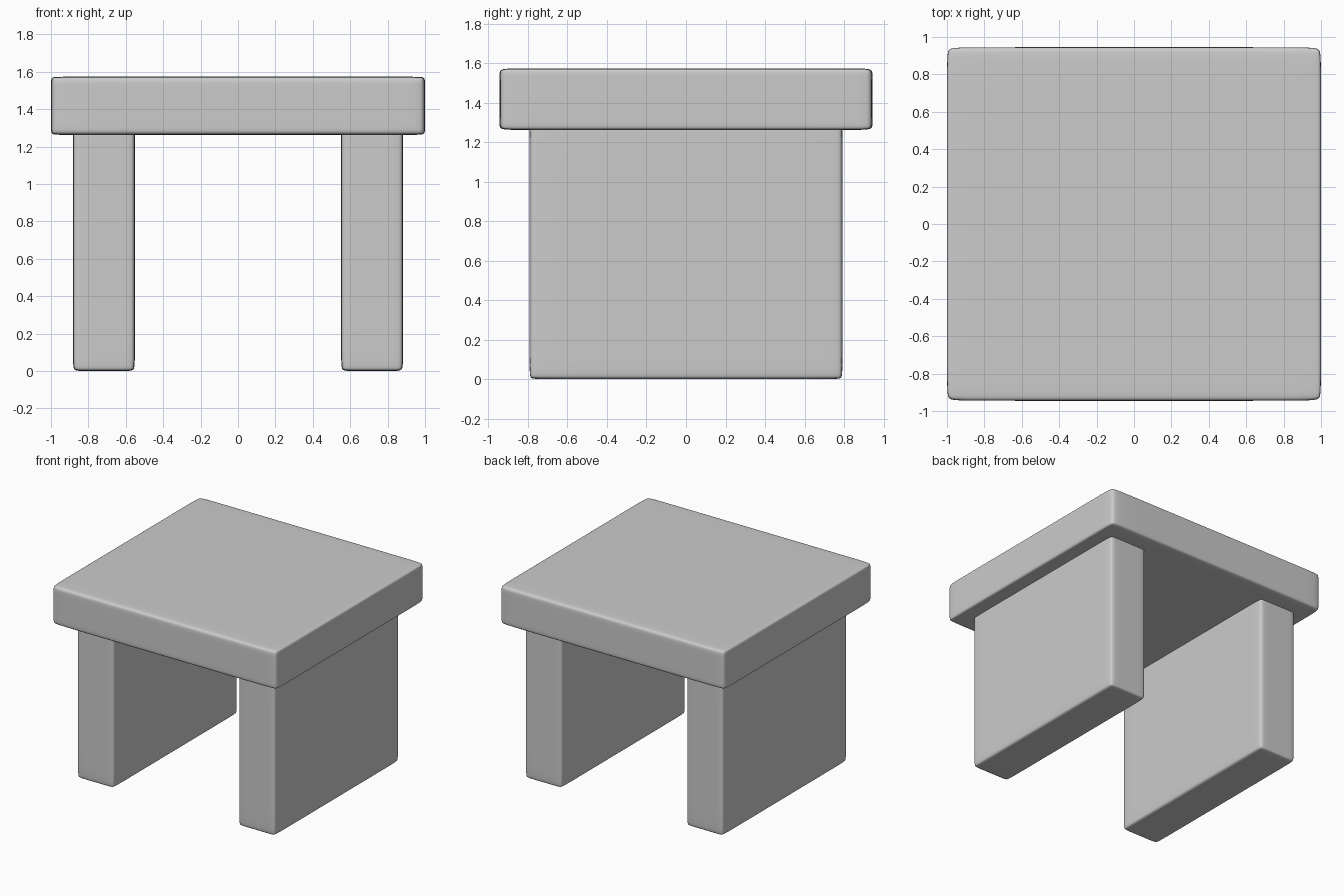
import bpy
import bmesh
from mathutils import Vector

if "Cube" in bpy.data.objects:
    bpy.data.objects.remove(bpy.data.objects["Cube"])


def soft_box(name, size, centre, margins):
    """Box with supporting edge loops near each side, softened by subdivision."""
    bm = bmesh.new()
    bmesh.ops.create_cube(bm, size=1)
    bmesh.ops.scale(bm, vec=Vector(size), verts=bm.verts)
    for axis in range(3):
        normal = Vector((0, 0, 0))
        normal[axis] = 1
        for side in (-1, 1):
            bmesh.ops.bisect_plane(
                bm, geom=bm.verts[:] + bm.edges[:] + bm.faces[:],
                plane_co=normal * side * (size[axis] / 2 - margins[axis]),
                plane_no=normal)
    for face in bm.faces:
        face.smooth = True
    mesh = bpy.data.meshes.new(name)
    bm.to_mesh(mesh)
    bm.free()
    obj = bpy.data.objects.new(name, mesh)
    obj.location = centre
    bpy.context.collection.objects.link(obj)
    subdivision = obj.modifiers.new("Subdivision", "SUBSURF")
    subdivision.levels = subdivision.render_levels = 3
    return obj


# Thick square top
soft_box("table_top", (2, 1.89, 0.312), (0, 0, 1.418), (0.06, 0.10, 0.03))

# Slab legs, set slightly into the underside
for side, label in ((-1, "left"), (1, "right")):
    soft_box(label + "_leg", (0.332, 1.585, 1.33), (side * 0.717, 0, 0.665),
             (0.06, 0.05, 0.045))
